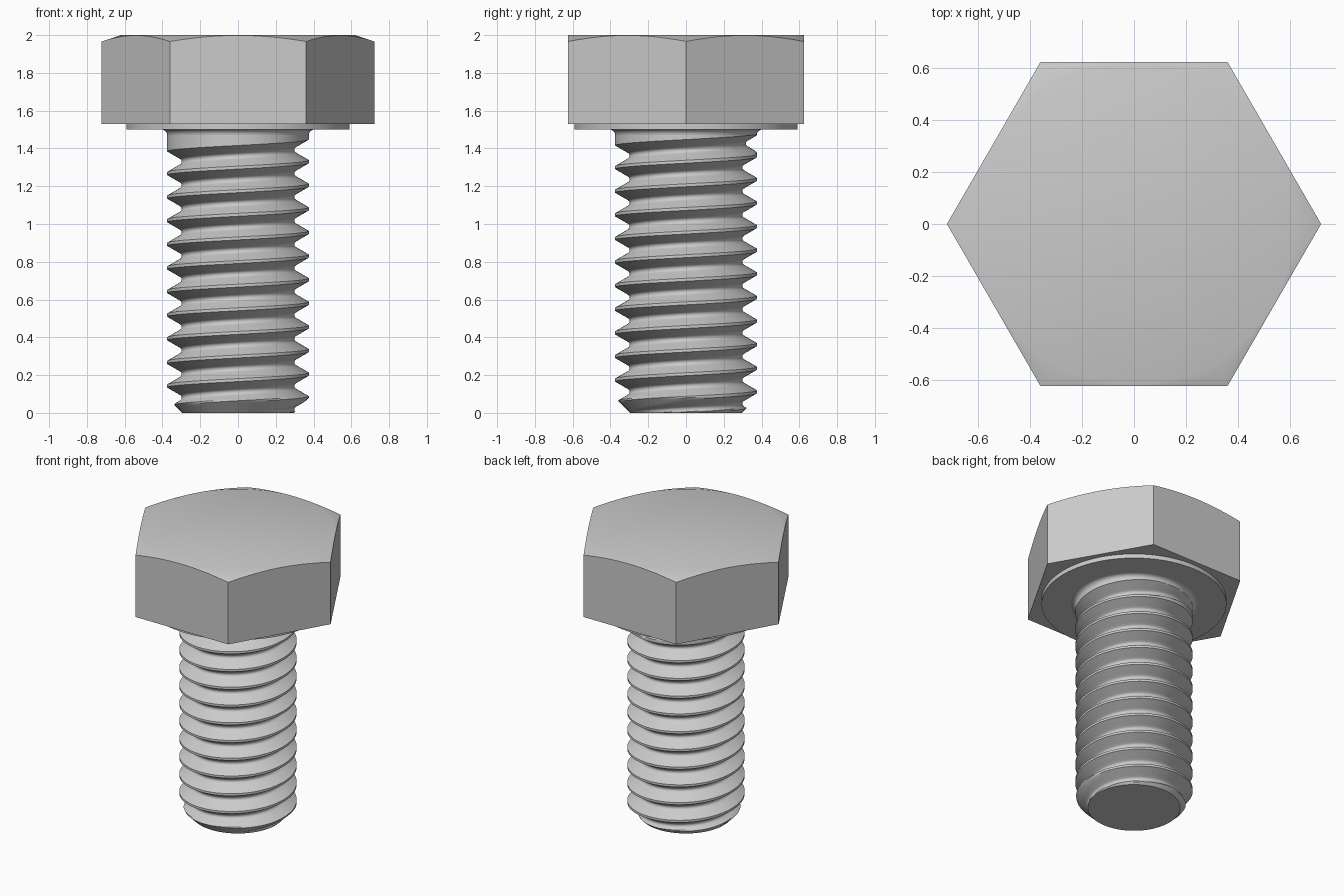
import bpy, bmesh, math

if "Cube" in bpy.data.objects:
    bpy.data.objects.remove(bpy.data.objects["Cube"])

TAU = 2 * math.pi
SEGS = 96
PITCH = 0.125
CREST_R = 0.375       # thread outer radius
CREST_Z = 0.08        # height of a crest on the +x side
DEPTH = 0.0767        # thread depth
ROOT_ARC = 0.018      # rounding radius of the root
NECK_Z = 1.47

steel = bpy.data.materials.new("steel grey")
steel.use_nodes = True
colour = (0.6, 0.6, 0.6, 1)
steel.diffuse_color = colour
steel.node_tree.nodes["Principled BSDF"].inputs["Base Color"].default_value = colour


def finish(bm, name):
    """Turn a bmesh into a smooth shaded object that keeps its sharp edges."""
    bmesh.ops.recalc_face_normals(bm, faces=bm.faces)
    mesh = bpy.data.meshes.new(name)
    bm.to_mesh(mesh)
    bm.free()
    mesh.materials.append(steel)
    obj = bpy.data.objects.new(name, mesh)
    bpy.context.collection.objects.link(obj)
    bpy.ops.object.select_all(action="DESELECT")
    obj.select_set(True)
    bpy.context.view_layer.objects.active = obj
    bpy.ops.object.shade_smooth_by_angle(angle=math.radians(30))
    return obj


def ring(bm, radius, height):
    """Closed ring of vertices; radius and height are functions of the angle."""
    verts = []
    for i in range(SEGS):
        a = TAU * i / SEGS
        r = radius(a)
        verts.append(bm.verts.new((r * math.cos(a), r * math.sin(a), height(a))))
    return verts


def bridge(bm, low, high):
    for i in range(SEGS):
        j = (i + 1) % SEGS
        bm.faces.new((low[i], low[j], high[j], high[i]))


def lathe(name, profile, cap_bottom=False, cap_top=False):
    bm = bmesh.new()
    rings = [ring(bm, lambda a, r=r: r, lambda a, z=z: z) for r, z in profile]
    for low, high in zip(rings, rings[1:]):
        bridge(bm, low, high)
    if cap_bottom:
        bm.faces.new(rings[0])
    if cap_top:
        bm.faces.new(rings[-1])
    return finish(bm, name)


# Hexagonal head with a shallow conical chamfer on top
APOTHEM, RIM_R, CHAMFER = 0.625, 0.62, 0.33


def hex_radius(a):
    return APOTHEM / math.cos((a % (TAU / 6)) - TAU / 12)


def chamfer_height(a):
    return 2 - (hex_radius(a) - RIM_R) * CHAMFER


bm = bmesh.new()
base = ring(bm, hex_radius, lambda a: 1.53)
edge = ring(bm, hex_radius, chamfer_height)
rim = ring(bm, lambda a: RIM_R, lambda a: 2)
bridge(bm, base, edge)
bridge(bm, edge, rim)
bm.faces.new(base)
bm.faces.new(rim)
finish(bm, "hex_head")

# Round bearing face below the head
lathe("washer_face", [(0.59, 1.5), (0.59, 1.53)], cap_bottom=True, cap_top=True)

# Fillet between shank and head
FILLET = 1.5 - NECK_Z
arc = [math.radians(15 * k) for k in range(7)]
lathe("neck_fillet", [(CREST_R + FILLET * (1 - math.cos(t)),
                       NECK_Z + FILLET * math.sin(t)) for t in arc])


# Threaded shank: rows follow the helix, clamped to the shank's ends
def thread_radius(z, a):
    lead = CREST_Z + PITCH * a / TAU
    turn = math.floor((z - lead) / PITCH)
    groove_z = lead + PITCH * (turn + 0.5)
    u = abs(z - groove_z)
    if u < ROOT_ARC * math.sin(math.radians(60)):
        cut = DEPTH - ROOT_ARC + math.sqrt(ROOT_ARC ** 2 - u ** 2)
    else:
        cut = (PITCH / 2 - u - PITCH / 16) * math.sqrt(3)
    # the groove runs out below the head
    runout = min(1, max(0, (1.455 - groove_z) / 0.04))
    cut = max(0, cut - (1 - runout) * DEPTH)
    return min(CREST_R - cut, 0.295 + z)     # chamfered tip


flank_top = PITCH / 16
arc_start = PITCH / 2 - ROOT_ARC * math.sin(math.radians(60))
half = [0] + [flank_top + (arc_start - flank_top) * k / 5 for k in range(6)]
half += [PITCH / 2 - ROOT_ARC * math.sin(math.radians(t)) for t in (40, 20)]
steps = half + [PITCH / 2] + [PITCH - d for d in reversed(half[1:])]
per_turn = len(steps)
rows = [CREST_Z + PITCH * k + d for k in range(-2, 15) for d in steps]

bm = bmesh.new()
columns = []
for i in range(SEGS):
    a = TAU * i / SEGS
    column = []
    for s in rows:
        z = min(NECK_Z, max(0, s + PITCH * i / SEGS))
        r = thread_radius(z, a)
        column.append(bm.verts.new((r * math.cos(a), r * math.sin(a), z)))
    columns.append(column)
for i in range(SEGS):
    last = i == SEGS - 1
    right = columns[0][per_turn:] if last else columns[i + 1]
    left = columns[i]
    for j in range(len(right) - 1):
        bm.faces.new((left[j], right[j], right[j + 1], left[j + 1]))
bmesh.ops.remove_doubles(bm, verts=bm.verts, dist=0.00005)
bmesh.ops.delete(bm, geom=[v for v in bm.verts if not v.link_faces], context="VERTS")
tip = [e for e in bm.edges if e.is_boundary and all(v.co.z < 0.0001 for v in e.verts)]
bmesh.ops.holes_fill(bm, edges=tip, sides=0)
finish(bm, "threaded_shank")
